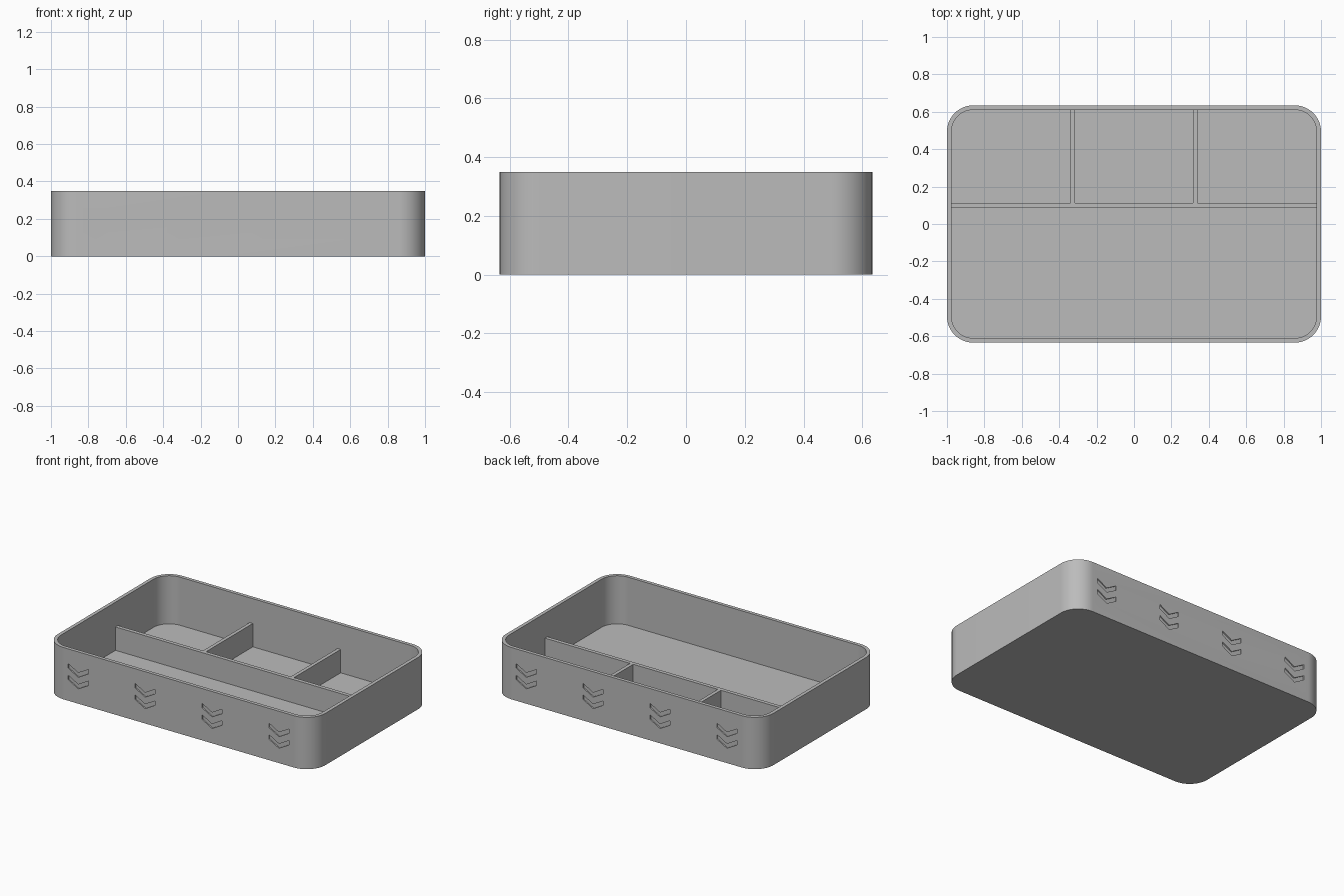
import bpy, bmesh, math

cube = bpy.data.objects.get("Cube")
if cube:
    bpy.data.objects.remove(cube, do_unlink=True)

HALF_X, HALF_Y, HEIGHT = 1.0, 0.634, 0.35
WALL, FLOOR, RADIUS = 0.024, 0.025, 0.14
DIVIDER_TOP = 0.183

grey = bpy.data.materials.new("plain_grey")
grey.use_nodes = True
COLOUR = (0.5, 0.5, 0.5, 1)
grey.diffuse_color = COLOUR
grey.node_tree.nodes["Principled BSDF"].inputs["Base Color"].default_value = COLOUR


def finish(name, bm):
    bmesh.ops.recalc_face_normals(bm, faces=bm.faces)
    mesh = bpy.data.meshes.new(name)
    bm.to_mesh(mesh)
    bm.free()
    obj = bpy.data.objects.new(name, mesh)
    bpy.context.collection.objects.link(obj)
    mesh.materials.append(grey)
    return obj


def rounded_rect(inset, steps=20):
    """Outline of the tray, offset inward."""
    r, pts = RADIUS - inset, []
    cx, cy = HALF_X - RADIUS, HALF_Y - RADIUS
    for q, (sx, sy) in enumerate([(1, 1), (-1, 1), (-1, -1), (1, -1)]):
        for i in range(steps + 1):
            a = math.pi / 2 * (q + i / steps)
            pts.append((sx * cx + r * math.cos(a), sy * cy + r * math.sin(a)))
    return pts


def box(name, x0, x1, y0, y1, z0, z1):
    bm = bmesh.new()
    bmesh.ops.create_cube(bm, size=1)
    for v in bm.verts:
        v.co.x = x1 if v.co.x > 0 else x0
        v.co.y = y1 if v.co.y > 0 else y0
        v.co.z = z1 if v.co.z > 0 else z0
    return finish(name, bm)


# Tray shell: base, outer wall, rim, inner wall, floor
bm = bmesh.new()
rings = [[bm.verts.new((x, y, z)) for x, y in rounded_rect(inset)]
         for inset, z in [(0, 0), (0, HEIGHT), (WALL, HEIGHT), (WALL, FLOOR)]]
for low, high in zip(rings, rings[1:]):
    n = len(low)
    for i in range(n):
        j = (i + 1) % n
        bm.faces.new((low[i], low[j], high[j], high[i]))
bm.faces.new(rings[0][::-1])
bm.faces.new(rings[-1])
tray = finish("tray_shell", bm)

# Paired chevron grooves on the front and back walls
bm = bmesh.new()
ARM, DROP, BAND, DEPTH = 0.075, 0.042, 0.03, 0.008
for side in (-1, 1):
    for cx in (-0.75, -0.25, 0.25, 0.75):
        for tip in (0.10, 0.178):
            outline = [(-ARM, tip + DROP), (0, tip), (ARM, tip + DROP),
                       (ARM, tip + DROP + BAND), (0, tip + BAND),
                       (-ARM, tip + DROP + BAND)]
            face = bm.faces.new([bm.verts.new((cx + x, side * (HALF_Y - DEPTH), z))
                                 for x, z in outline])
            out = bmesh.ops.extrude_face_region(bm, geom=[face])["geom"]
            bmesh.ops.translate(bm, vec=(0, side * 0.05, 0),
                                verts=[g for g in out if isinstance(g, bmesh.types.BMVert)])
cutter = finish("chevron_cutter", bm)
cutter.hide_render = True

cut = tray.modifiers.new("chevrons", 'BOOLEAN')
cut.operation = 'DIFFERENCE'
cut.solver = 'EXACT'
cut.object = cutter
bpy.context.view_layer.objects.active = tray
tray.select_set(True)
bpy.ops.object.modifier_apply(modifier=cut.name)
bpy.data.objects.remove(cutter, do_unlink=True)
bpy.ops.object.shade_smooth_by_angle(angle=math.radians(30))

# Long divider and the two cross dividers behind it
EMBED = WALL / 2
box("long_divider", -HALF_X + EMBED, HALF_X - EMBED, 0.086, 0.112,
    FLOOR / 2, DIVIDER_TOP)
for name, x in (("right_cross_divider", -0.328), ("left_cross_divider", 0.328)):
    box(name, x - 0.012, x + 0.012, 0.1, HALF_Y - EMBED, FLOOR / 2, DIVIDER_TOP)
